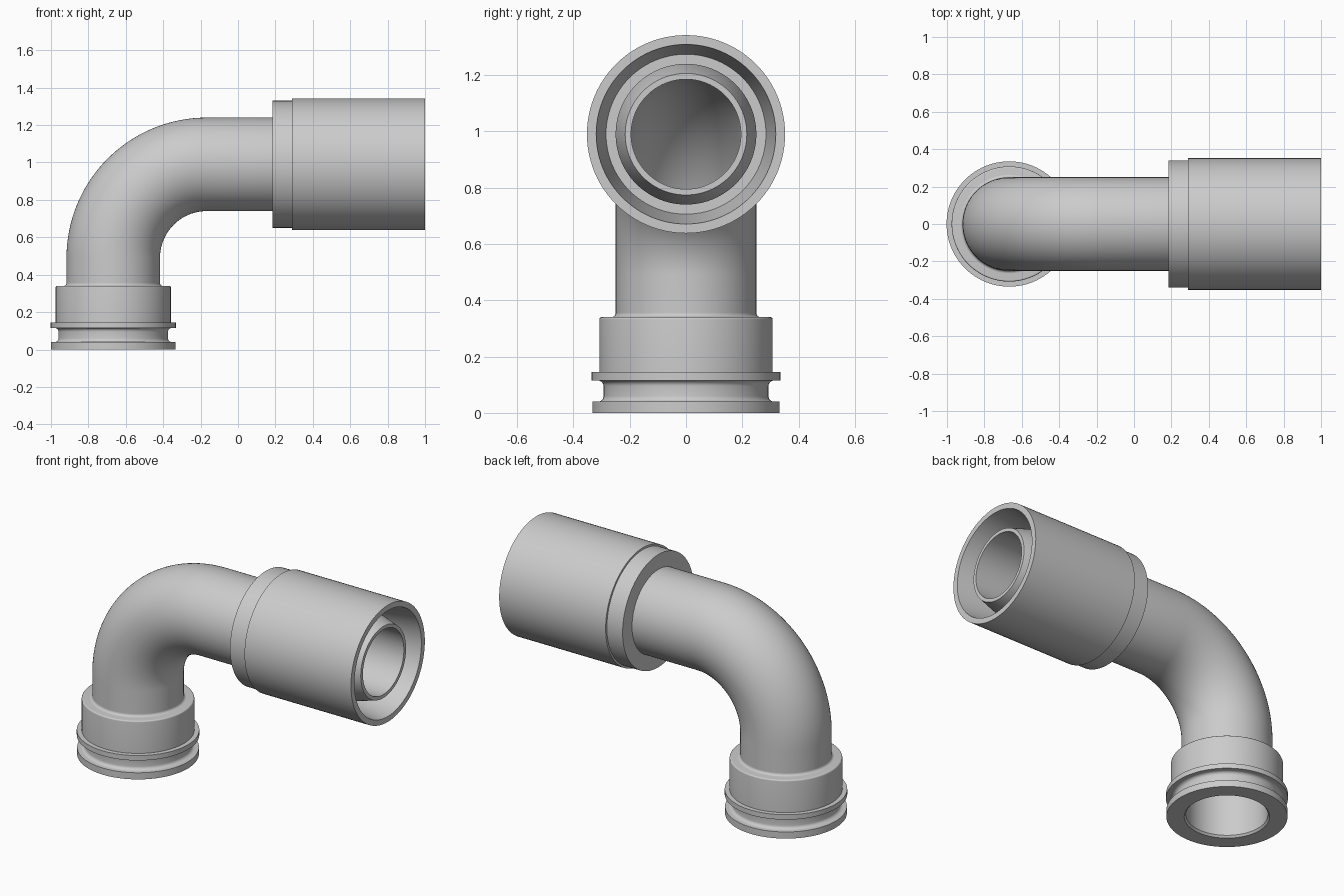
import bpy, bmesh, math
from mathutils import Vector

cube = bpy.data.objects.get("Cube")
if cube:
    bpy.data.objects.remove(cube, do_unlink=True)

SEGMENTS = 96
AXIS_X, AXIS_Z = -0.667, 0.99      # inlet axis and outlet axis
TUBE, BORE, BEND = 0.25, 0.195, 0.5

grey = bpy.data.materials.new("light grey")
grey.use_nodes = True
colour = (0.6, 0.6, 0.6, 1)
grey.diffuse_color = colour
grey.node_tree.nodes["Principled BSDF"].inputs["Base Color"].default_value = colour


def sweep(name, stations):
    """Join circles (x, z, tilt, radius) into a closed ring-shaped solid."""
    bm = bmesh.new()
    rings = []
    for x, z, tilt, radius in stations:
        across = Vector((math.cos(tilt), 0, -math.sin(tilt)))
        ring = []
        for i in range(SEGMENTS):
            a = math.tau * i / SEGMENTS
            p = Vector((x, 0, z)) + radius * (across * math.cos(a) + Vector((0, math.sin(a), 0)))
            ring.append(bm.verts.new(p))
        rings.append(ring)
    for k, ring in enumerate(rings):
        other = rings[(k + 1) % len(rings)]
        for i in range(SEGMENTS):
            j = (i + 1) % SEGMENTS
            bm.faces.new((ring[i], ring[j], other[j], other[i]))
    bmesh.ops.recalc_face_normals(bm, faces=bm.faces)
    mesh = bpy.data.meshes.new(name)
    bm.to_mesh(mesh)
    bm.free()
    mesh.materials.append(grey)
    obj = bpy.data.objects.new(name, mesh)
    bpy.context.collection.objects.link(obj)
    bpy.ops.object.select_all(action="DESELECT")
    obj.select_set(True)
    bpy.context.view_layer.objects.active = obj
    bpy.ops.object.shade_smooth_by_angle(angle=math.radians(30))
    return obj


def arc(cr, cz, radius, start, end, steps=6):
    """Rounded profile corner as (radius, height) points."""
    angles = [math.radians(start + (end - start) * i / steps) for i in range(steps + 1)]
    return [(cr + radius * math.cos(a), cz + radius * math.sin(a)) for a in angles]


# Elbow tube: riser, quarter bend, straight run
def tube_path(radius, end_x):
    path = [(AXIS_X, 0.3, 0, radius)]
    for i in range(33):
        a = math.pi / 2 * i / 32
        path.append((AXIS_X + BEND * (1 - math.cos(a)),
                     AXIS_Z - BEND * (1 - math.sin(a)), a, radius))
    return path + [(end_x, AXIS_Z, math.pi / 2, radius)]


tip = [(0.97, AXIS_Z, math.pi / 2, 0.216)]
sweep("elbow_tube", tube_path(TUBE, 0.85) + tip + tube_path(BORE, 0.97)[::-1])

# Outlet sleeve with stepped collar and tapered socket
sleeve = [(0.185, 0.24), (0.185, 0.34), (0.29, 0.34), (0.29, 0.352),
          (1, 0.352), (1, 0.319), (0.75, 0.284), (0.75, 0.24)]
sweep("outlet_sleeve", [(x, AXIS_Z, math.pi / 2, r) for x, r in sleeve])

# Inlet base with grooved flange, rounded shoulder and fillet to the tube
base = [(0.235, 0), (0.333, 0), (0.333, 0.04)]
base += arc(0.313, 0.06, 0.02, 270, 180)
base += arc(0.313, 0.095, 0.02, 180, 90)
base += [(0.335, 0.115), (0.335, 0.145), (0.308, 0.145)]
base += arc(0.3, 0.332, 0.008, 0, 90)
base += arc(0.265, 0.355, 0.015, 270, 180)
base += [(0.225, 0.34), (0.225, 0.012)]
sweep("inlet_base", [(AXIS_X, z, 0, r) for r, z in base])
